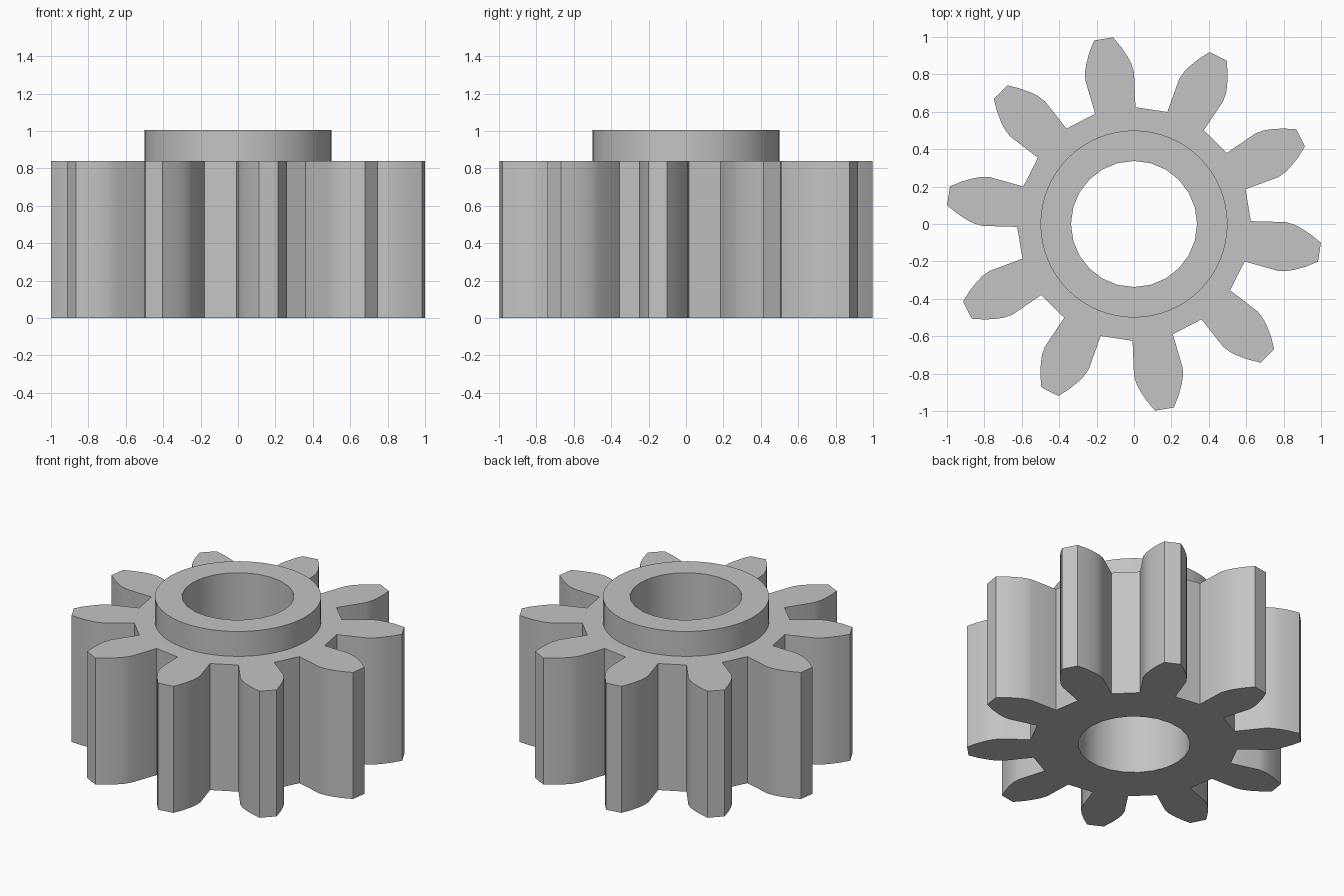
import bpy
import bmesh
from math import cos, sin, pi, radians

if "Cube" in bpy.data.objects:
    bpy.data.objects.remove(bpy.data.objects["Cube"], do_unlink=True)

TEETH = 10
PHASE = radians(-8.65)
GEAR_TOP, HUB_TOP = 0.84, 1.005
# One tooth flank from root to tip: distance along the tooth, half width
FLANK = [(0.615, 0.109), (0.8, 0.132), (0.845, 0.126),
         (0.885, 0.113), (0.945, 0.086), (1.003, 0.051)]


def circle(radius, count):
    return [(radius * cos(2 * pi * i / count), radius * sin(2 * pi * i / count))
            for i in range(count)]


def gear_outline():
    tooth = [(d, -w) for d, w in FLANK] + [(d, w) for d, w in reversed(FLANK)]
    points = []
    for i in range(TEETH):
        a = PHASE + 2 * pi * i / TEETH
        points += [(d * cos(a) - w * sin(a), d * sin(a) + w * cos(a)) for d, w in tooth]
    return points


def ring(bm, loop, z):
    return [bm.verts.new((x, y, z)) for x, y in loop]


def wall(bm, loop, z0, z1):
    low, high = ring(bm, loop, z0), ring(bm, loop, z1)
    for i in range(len(loop)):
        j = (i + 1) % len(loop)
        bm.faces.new((low[i], low[j], high[j], high[i]))


def plate(bm, outer, inner, z):
    edges = []
    for loop in (outer, inner):
        verts = ring(bm, loop, z)
        edges += [bm.edges.new((v, verts[i - 1])) for i, v in enumerate(verts)]
    bmesh.ops.triangle_fill(bm, use_beauty=True, use_dissolve=False,
                            edges=edges, normal=(0, 0, 1))


# Gear body with raised collar and through bore, as one closed solid
outline, hub, bore = gear_outline(), circle(0.5, 64), circle(0.337, 24)
bm = bmesh.new()
wall(bm, outline, 0, GEAR_TOP)
wall(bm, hub, GEAR_TOP, HUB_TOP)
wall(bm, bore, 0, HUB_TOP)
plate(bm, outline, bore, 0)
plate(bm, outline, hub, GEAR_TOP)
plate(bm, hub, bore, HUB_TOP)
bmesh.ops.remove_doubles(bm, verts=bm.verts, dist=0.0001)
bmesh.ops.recalc_face_normals(bm, faces=bm.faces)
mesh = bpy.data.meshes.new("pinion_gear")
bm.to_mesh(mesh)
bm.free()
gear = bpy.data.objects.new("pinion_gear", mesh)
bpy.context.collection.objects.link(gear)

# Plain grey finish
grey = bpy.data.materials.new("plain_grey")
grey.use_nodes = True
colour = (0.55, 0.55, 0.55, 1)
grey.diffuse_color = colour
grey.node_tree.nodes["Principled BSDF"].inputs["Base Color"].default_value = colour
mesh.materials.append(grey)

# Smooth curved walls, crisp rims and tooth corners
bpy.ops.object.select_all(action='DESELECT')
gear.select_set(True)
bpy.context.view_layer.objects.active = gear
bpy.ops.object.shade_smooth_by_angle(angle=radians(30))
